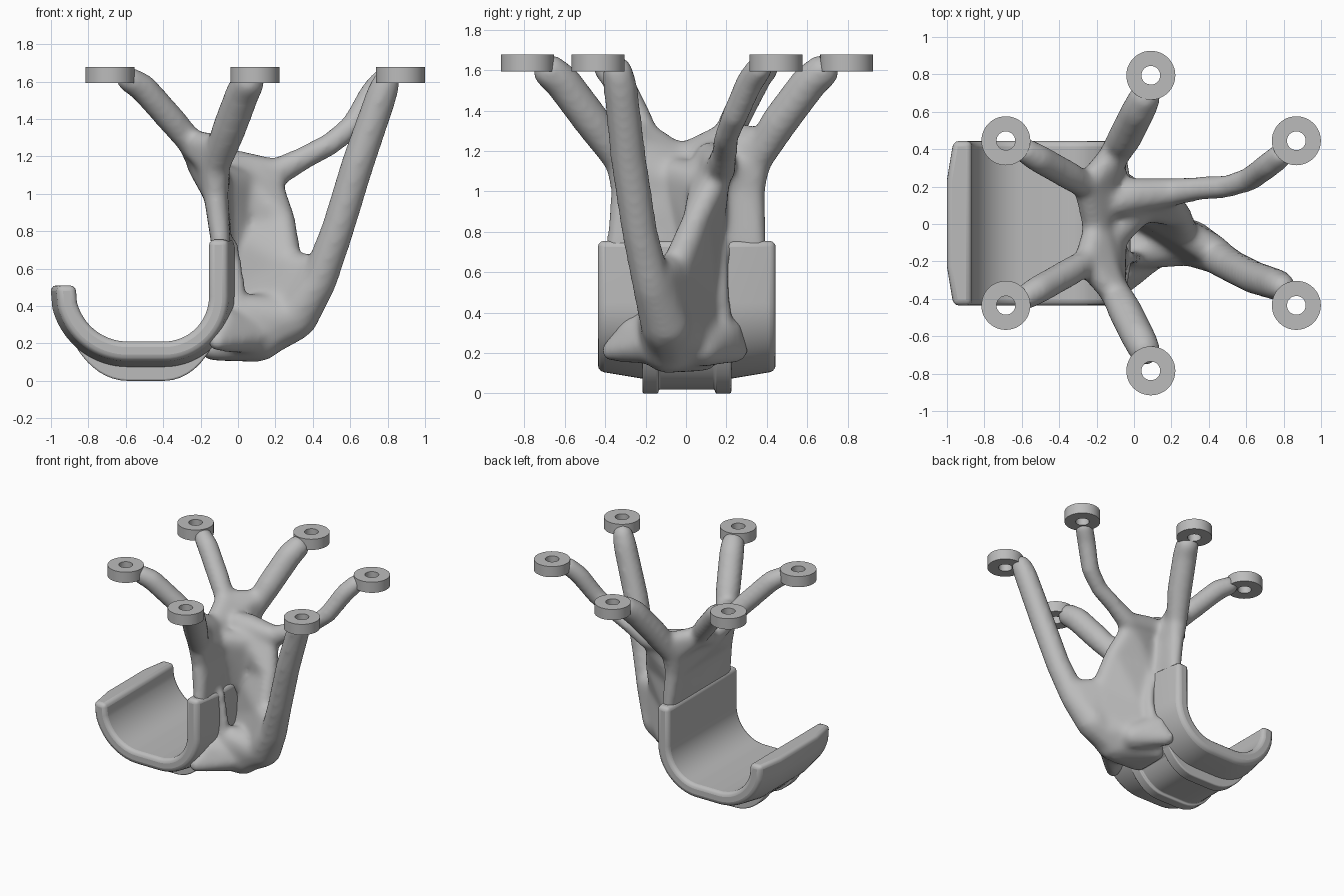
import bpy, bmesh, math
from mathutils import Vector

cube = bpy.data.objects.get("Cube")
if cube:
    bpy.data.objects.remove(cube, do_unlink=True)

grey = bpy.data.materials.new("plain grey")
grey.use_nodes = True
grey.diffuse_color = (0.5, 0.5, 0.5, 1)
grey.node_tree.nodes["Principled BSDF"].inputs["Base Color"].default_value = (0.5, 0.5, 0.5, 1)


def finish(bm, name, angle=35):
    bmesh.ops.recalc_face_normals(bm, faces=bm.faces)
    mesh = bpy.data.meshes.new(name)
    bm.to_mesh(mesh)
    bm.free()
    mesh.materials.append(grey)
    ob = bpy.data.objects.new(name, mesh)
    bpy.context.collection.objects.link(ob)
    bpy.ops.object.select_all(action="DESELECT")
    ob.select_set(True)
    bpy.context.view_layer.objects.active = ob
    bpy.ops.object.shade_smooth_by_angle(angle=math.radians(angle))
    return ob


def bevel(ob, width):
    mod = ob.modifiers.new("rounded edges", "BEVEL")
    mod.width = width
    mod.segments = 3
    mod.limit_method = "ANGLE"
    mod.angle_limit = math.radians(40)


# Hook path: points on the inner surface with their outward directions
def arc(cx, cz, radius, start, end, steps=16):
    out = []
    for i in range(steps + 1):
        a = math.radians(start + (end - start) * i / steps)
        n = Vector((math.cos(a), 0, math.sin(a)))
        out.append((Vector((cx, 0, cz)) + n * radius, n))
    return out


right_bend = arc(-0.395, 0.45, 0.24, 0, -90)
left_bend = arc(-0.59, 0.49, 0.28, -90, -166)
wall_top = [(Vector((-0.155, 0, 0.755)), Vector((1, 0, 0)))]
tip = [(Vector((-0.868, 0, 0.51)), Vector((-1, 0, 0)))]


def sweep(path, section, name):
    """Loft a (y, depth) section along the path; depth may depend on direction."""
    bm = bmesh.new()
    rings = []
    for p, n in path:
        rings.append([bm.verts.new(p + n * d + Vector((0, y + 0.004, 0))) for y, d in section(n)])
    for a, b in zip(rings, rings[1:]):
        for i in range(len(a)):
            j = (i + 1) % len(a)
            bm.faces.new((a[i], a[j], b[j], b[i]))
    bm.faces.new(rings[0])
    bm.faces.new(rings[-1][::-1])
    return finish(bm, name)


def hook_section(n):
    return [(-0.44, 0), (0.44, 0), (0.44, 0.1), (0.23, 0.135), (-0.23, 0.135), (-0.44, 0.1)]


def rib_section(n):
    full = 0.1 + 0.11 * max(0, -n.z) ** 4
    mid = full - 0.02
    return [(-0.22, 0.05), (0.22, 0.05), (0.22, full), (0.14, full), (0.14, mid),
            (-0.14, mid), (-0.14, full), (-0.22, full)]


bevel(sweep(wall_top + right_bend + left_bend + tip, hook_section, "hook"), 0.03)
bevel(sweep(right_bend[5:] + left_bend[:14], rib_section, "underside_rib"), 0.014)

# Mounting rings
RING_SPOTS = [(x, s * y + 0.005) for x, y in ((-0.685, 0.44), (0.09, 0.79), (0.868, 0.44)) for s in (-1, 1)]
for k, (x, y) in enumerate(RING_SPOTS):
    bm = bmesh.new()
    corners = [bm.verts.new((x + r, y, z)) for r, z in
               ((0.05, 1.592), (0.131, 1.592), (0.131, 1.677), (0.05, 1.677))]
    edges = [bm.edges.new((corners[i], corners[(i + 1) % 4])) for i in range(4)]
    bmesh.ops.spin(bm, geom=corners + edges, cent=(x, y, 0), axis=(0, 0, 1),
                   angle=math.tau, steps=48, use_merge=True)
    bmesh.ops.remove_doubles(bm, verts=bm.verts, dist=0.0005)
    finish(bm, f"mounting_ring_{k + 1}")

# Branching body: hulls around balls, fused and smoothed
ball = bmesh.new()
bmesh.ops.create_icosphere(ball, subdivisions=2, radius=1)
BALL = [v.co.copy() for v in ball.verts]
ball.free()
body = bmesh.new()


def hull(*balls):
    verts = [body.verts.new(Vector(b[:3]) + c * b[3]) for b in balls for c in BALL]
    res = bmesh.ops.convex_hull(body, input=verts)
    spare = {g for key in ("geom_interior", "geom_unused") for g in res[key]
             if isinstance(g, bmesh.types.BMVert)}
    bmesh.ops.delete(body, geom=list(spare), context="VERTS")


def limb(*balls):
    for a, b in zip(balls, balls[1:]):
        hull(a, b)


# Paired arms, the halves of the upright web and spurs along the hook wall
saddle, heart, foot = (-0.2, -0.03, 1.16, 0.075), (-0.11, 0, 1.0, 0.075), (-0.09, 0, 0.7, 0.05)
for s in (-1, 1):
    corner, waist = (-0.16, s * 0.22, 1.2, 0.08), (-0.12, s * 0.315 + 0.01, 1.0, 0.067)
    root, base = (-0.12, s * 0.335 + 0.01, 1.15, 0.08), (-0.09, s * 0.35, 0.7, 0.05)
    fork = (-0.25, s * 0.2, 1.27, 0.075)
    limb((-0.583, s * 0.393, 1.612, 0.072), (-0.51, s * 0.35, 1.568, 0.08),
         (-0.35, s * 0.26, 1.39, 0.08), fork, corner)
    limb((0.055, s * 0.672, 1.592, 0.09), (0.025, s * 0.61, 1.54, 0.095),
         (-0.05, s * 0.46, 1.34, 0.095), root, waist)
    hull(corner, root, waist, heart, saddle)
    hull(fork, corner, saddle)
    hull(fork, corner, root, (-0.09, s * 0.39, 1.25, 0.07))
    hull(waist, heart, foot, base)
    limb((-0.03, s * 0.18, 0.73, 0.035), (0.0, s * 0.18, 0.52, 0.04), (-0.02, s * 0.18, 0.3, 0.05))

# Bent rear arm running into the fin
limb((0.783, 0.365, 1.612, 0.07), (0.72, 0.315, 1.54, 0.072), (0.62, 0.24, 1.37, 0.068),
     (0.5, 0.2, 1.27, 0.064), (0.35, 0.19, 1.19, 0.066), (0.2, 0.17, 1.11, 0.08),
     (-0.02, 0.15, 1.14, 0.1))
fin_top = [(0.17, 0.15, 1.06, 0.07), (-0.08, 0.12, 1.17, 0.08)]
fin_mid = [(0.24, 0.05, 0.86, 0.07), (-0.03, 0.12, 0.8, 0.07)]
fin_low = [(0.27, -0.05, 0.62, 0.08), (0.02, 0.08, 0.5, 0.08)]
fin_end = [(0.25, -0.08, 0.35, 0.12), (0.02, 0.05, 0.28, 0.11)]
for a, b in ((fin_top, fin_mid), (fin_mid, fin_low), (fin_low, fin_end)):
    hull(*a, *b)

# Soft fill in the corner between the upright web and the fin
hull((-0.1, -0.04, 1.08, 0.09), (0.04, 0.1, 1.04, 0.09), (0.0, 0.08, 0.78, 0.08), foot)

# Long front arm sweeping up from the lower hub, with a web to the fin
limb((0.793, -0.338, 1.595, 0.078), (0.765, -0.325, 1.52, 0.088), (0.64, -0.285, 1.16, 0.092),
     (0.53, -0.23, 0.8, 0.092), (0.435, -0.17, 0.54, 0.1), (0.3, -0.1, 0.34, 0.13),
     (0.12, -0.08, 0.23, 0.12))
hull((0.28, -0.06, 0.62, 0.08), (0.43, -0.15, 0.58, 0.09), (0.3, -0.1, 0.36, 0.12))

# Lower hub spreading over the outside of the hook
hull((0.12, -0.1, 0.22, 0.12), (0.24, -0.1, 0.33, 0.13), (0.02, -0.14, 0.37, 0.1),
     (0.0, 0.08, 0.25, 0.11), (-0.14, 0.1, 0.17, 0.06), (-0.14, -0.12, 0.17, 0.06))
hull((-0.11, -0.37, 0.21, 0.055), (-0.06, -0.27, 0.32, 0.06), (-0.03, -0.12, 0.36, 0.08),
     (0.08, -0.16, 0.24, 0.1))
hull((-0.11, 0.25, 0.21, 0.06), (-0.06, 0.22, 0.32, 0.06), (-0.03, 0.1, 0.36, 0.08),
     (0.07, 0.08, 0.23, 0.1))

ob = finish(body, "branching_body", 180)
remesh = ob.modifiers.new("fuse", "REMESH")
remesh.mode = "VOXEL"
remesh.voxel_size = 0.017
remesh.use_smooth_shade = True
smooth = ob.modifiers.new("soften", "SMOOTH")
smooth.factor = 0.5
smooth.iterations = 22
